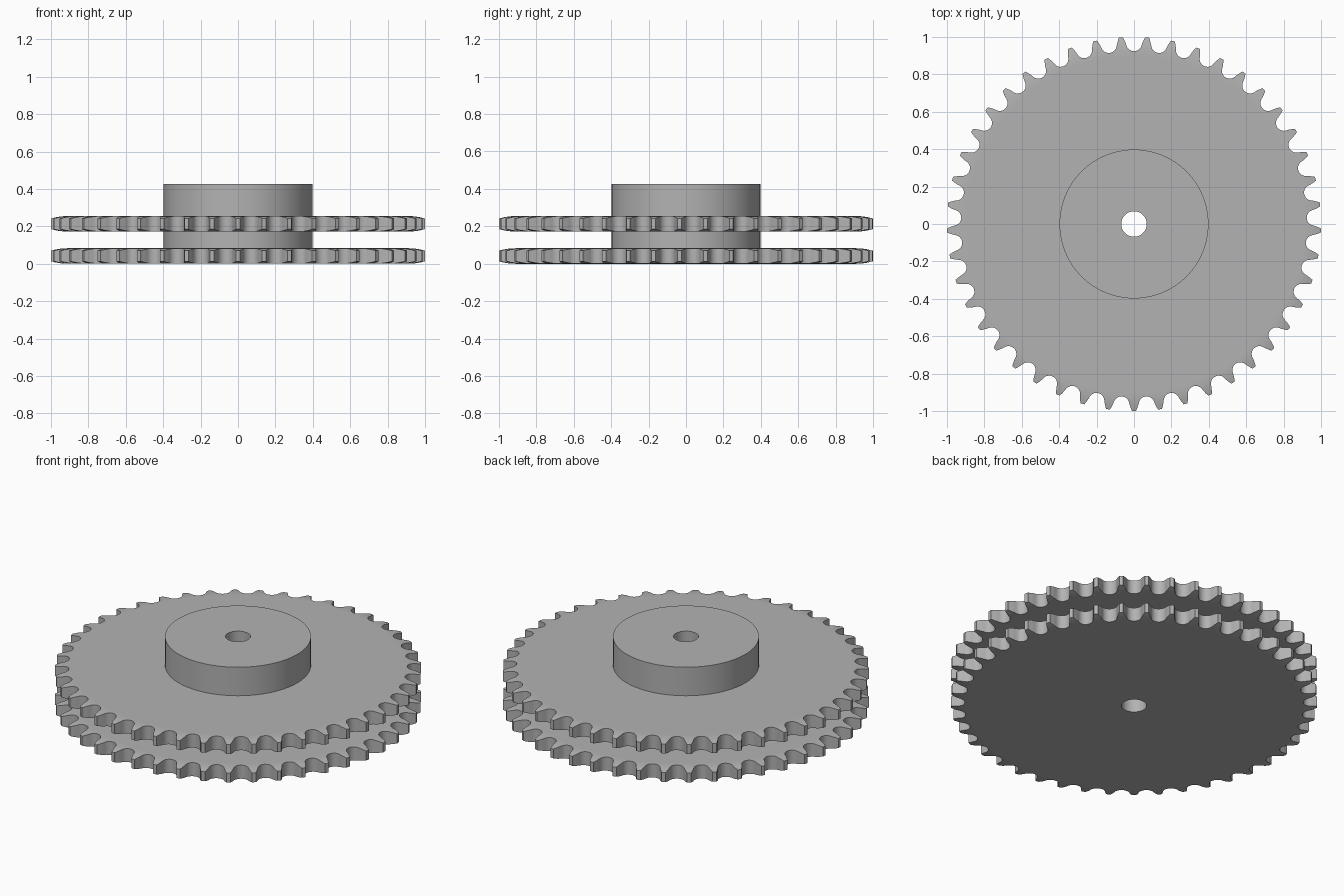
import bpy, bmesh
from math import sin, cos, pi, radians

if "Cube" in bpy.data.objects:
    bpy.data.objects.remove(bpy.data.objects["Cube"])

TEETH = 45
TIP, PITCH, ROLLER = 1.0, 0.966, 0.042     # tip, pitch circle and roller seat radii
HUB, BORE, HEIGHT = 0.398, 0.068, 0.427
PLATES = [(0.0, 0.083), (0.172, 0.255)]    # bottom and top of each toothed plate
SHOULDER, DROP = 0.91, 0.013               # where the tooth sides start to round off

steel = bpy.data.materials.new("steel_grey")
steel.use_nodes = True
grey = (0.45, 0.45, 0.45, 1)
steel.diffuse_color = grey
steel.node_tree.nodes["Principled BSDF"].inputs["Base Color"].default_value = grey


def mesh_object(name, bm):
    bmesh.ops.recalc_face_normals(bm, faces=bm.faces)
    mesh = bpy.data.meshes.new(name)
    bm.to_mesh(mesh)
    bm.free()
    mesh.materials.append(steel)
    obj = bpy.data.objects.new(name, mesh)
    bpy.context.collection.objects.link(obj)
    return obj


def rounded_side(z, sign):
    """Profile of a plate side, from the flat out to the tooth tip."""
    steps = [i / 4 for i in range(5)]
    pts = [(SHOULDER - 0.01, z)]
    return pts + [(SHOULDER + (TIP - SHOULDER) * t, z + sign * DROP * t * t) for t in steps]


# Revolved body: bore, hub and both plates in one half section
section = [(BORE, 0.0)]
for i, (low, high) in enumerate(PLATES):
    if i:
        section += [(HUB, low)]
    section += rounded_side(low, 1) + rounded_side(high, -1)[::-1] + [(HUB, high)]
section += [(HUB, HEIGHT), (BORE, HEIGHT)]

bm = bmesh.new()
verts = [bm.verts.new((r, 0, z)) for r, z in section]
edges = [bm.edges.new((a, b)) for a, b in zip(verts, verts[1:] + verts[:1])]
bmesh.ops.spin(bm, geom=verts + edges, cent=(0, 0, 0), axis=(0, 0, 1),
               angle=2 * pi, steps=180, use_merge=True)
bmesh.ops.remove_doubles(bm, verts=bm.verts, dist=1e-5)
body = mesh_object("double_sprocket", bm)

# Tooth gap outline: roller seat arc, then slightly bulged flanks to the tip
half = [(ROLLER * sin(radians(a)), PITCH - ROLLER * cos(radians(a))) for a in range(0, 71, 10)]
half += [(0.0445, 0.967), (0.0510, 0.982), (0.0590, 0.998), (0.0600, 1.03)]
outline = [(-x, y) for x, y in half[:0:-1]] + half

bm = bmesh.new()
for i in range(TEETH):
    c, s = cos(2 * pi * i / TEETH), sin(2 * pi * i / TEETH)
    ring = [bm.verts.new((x * c - y * s, x * s + y * c, -0.1)) for x, y in outline]
    face = bm.faces.new(ring)
    out = bmesh.ops.extrude_face_region(bm, geom=[face])["geom"]
    bmesh.ops.translate(bm, vec=(0, 0, 0.5),
                        verts=[g for g in out if isinstance(g, bmesh.types.BMVert)])
cutter = mesh_object("tooth_gap_cutter", bm)
cutter.hide_render = True

# Cut the gaps and discard the cutter
bpy.ops.object.select_all(action="DESELECT")
body.select_set(True)
bpy.context.view_layer.objects.active = body
cut = body.modifiers.new("tooth_gaps", "BOOLEAN")
cut.operation = "DIFFERENCE"
cut.solver = "EXACT"
cut.object = cutter
bpy.ops.object.modifier_apply(modifier=cut.name)
bpy.data.objects.remove(cutter)
bpy.ops.object.shade_smooth_by_angle(angle=radians(30))
